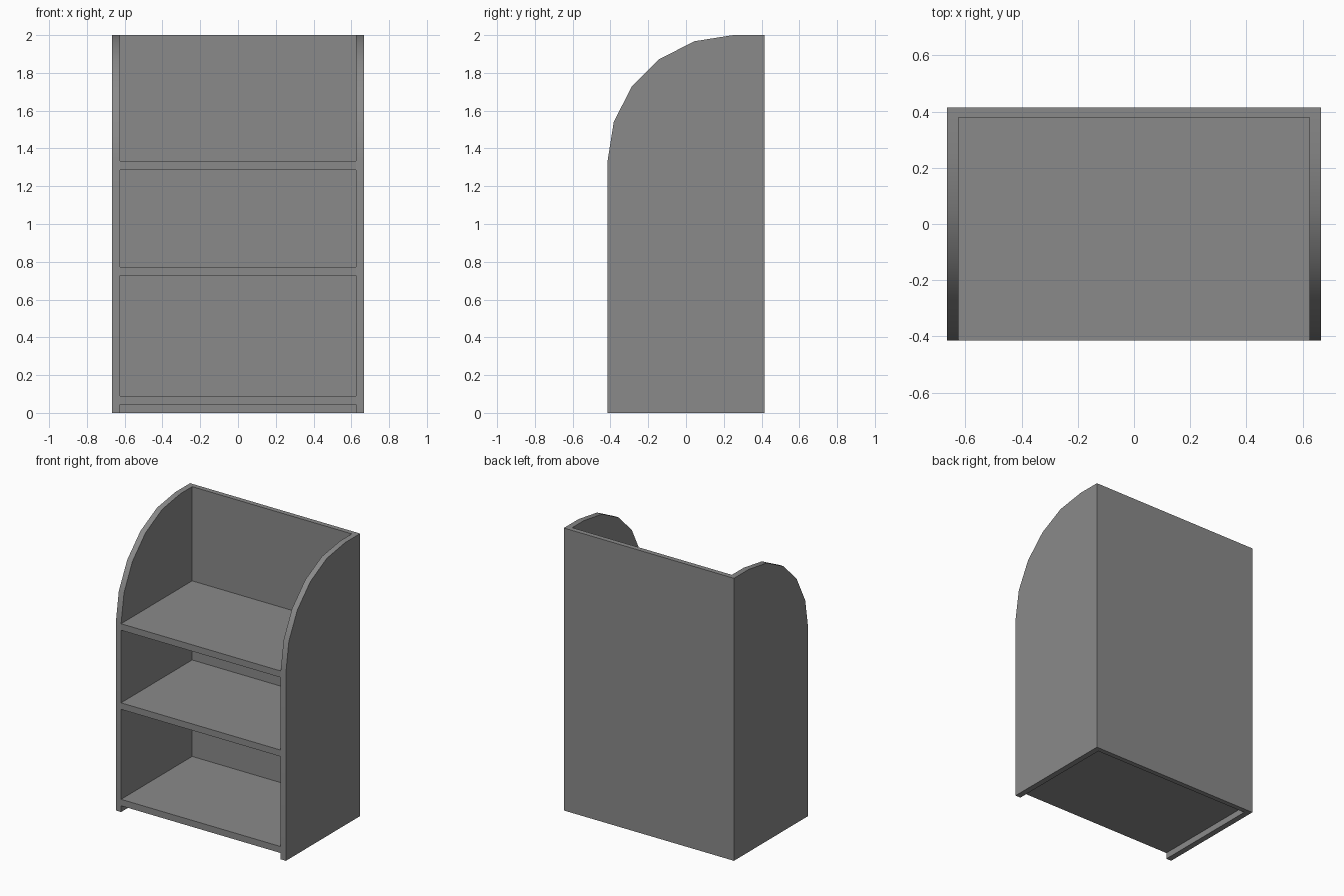
import bpy
import math

if "Cube" in bpy.data.objects:
    bpy.data.objects.remove(bpy.data.objects["Cube"])

HALF_W, HALF_D, HEIGHT = 0.666, 0.415, 2.0
INNER_W, BACK_Y = 0.625, 0.38
ARC_R, ARC_STEPS = 0.665, 5

# Dark grey finish
finish = bpy.data.materials.new("dark_grey")
finish.diffuse_color = (0.255, 0.255, 0.255, 1)
finish.use_nodes = True
finish.node_tree.nodes["Principled BSDF"].inputs["Base Color"].default_value = finish.diffuse_color


def add_mesh(name, verts, faces):
    mesh = bpy.data.meshes.new(name)
    mesh.from_pydata(verts, [], faces)
    mesh.materials.append(finish)
    obj = bpy.data.objects.new(name, mesh)
    bpy.context.collection.objects.link(obj)
    return obj


def extrude_x(name, profile, x0, x1):
    """Extrude a counter-clockwise (y, z) profile from x0 to x1."""
    n = len(profile)
    verts = [(x, y, z) for x in (x0, x1) for y, z in profile]
    faces = [tuple(reversed(range(n))), tuple(range(n, 2 * n))]
    faces += [(i, (i + 1) % n, n + (i + 1) % n, n + i) for i in range(n)]
    return add_mesh(name, verts, faces)


def board(name, y0, y1, z0, z1):
    return extrude_x(name, [(y0, z0), (y1, z0), (y1, z1), (y0, z1)], -INNER_W, INNER_W)


# Side panels with a quarter-round front top corner, smooth along the curve
side = [(-HALF_D, 0), (HALF_D, 0), (HALF_D, HEIGHT)]
for i in range(ARC_STEPS, -1, -1):
    a = math.radians(90) * i / ARC_STEPS
    side.append((-HALF_D + ARC_R * (1 - math.cos(a)),
                 HEIGHT - ARC_R * (1 - math.sin(a))))
for name, x0, x1 in (("left", -HALF_W, -INNER_W), ("right", INNER_W, HALF_W)):
    panel = extrude_x(name + "_side_panel", side, x0, x1)
    bpy.ops.object.select_all(action='DESELECT')
    panel.select_set(True)
    bpy.context.view_layer.objects.active = panel
    bpy.ops.object.shade_smooth_by_angle(angle=math.radians(30))

# Back panel
board("back_panel", BACK_Y, HALF_D, 0, HEIGHT)

# Shelves
for name, top in (("bottom", 0.09), ("middle", 0.773), ("top", 1.333)):
    board(name + "_shelf", -HALF_D, BACK_Y, top - 0.046, top)
